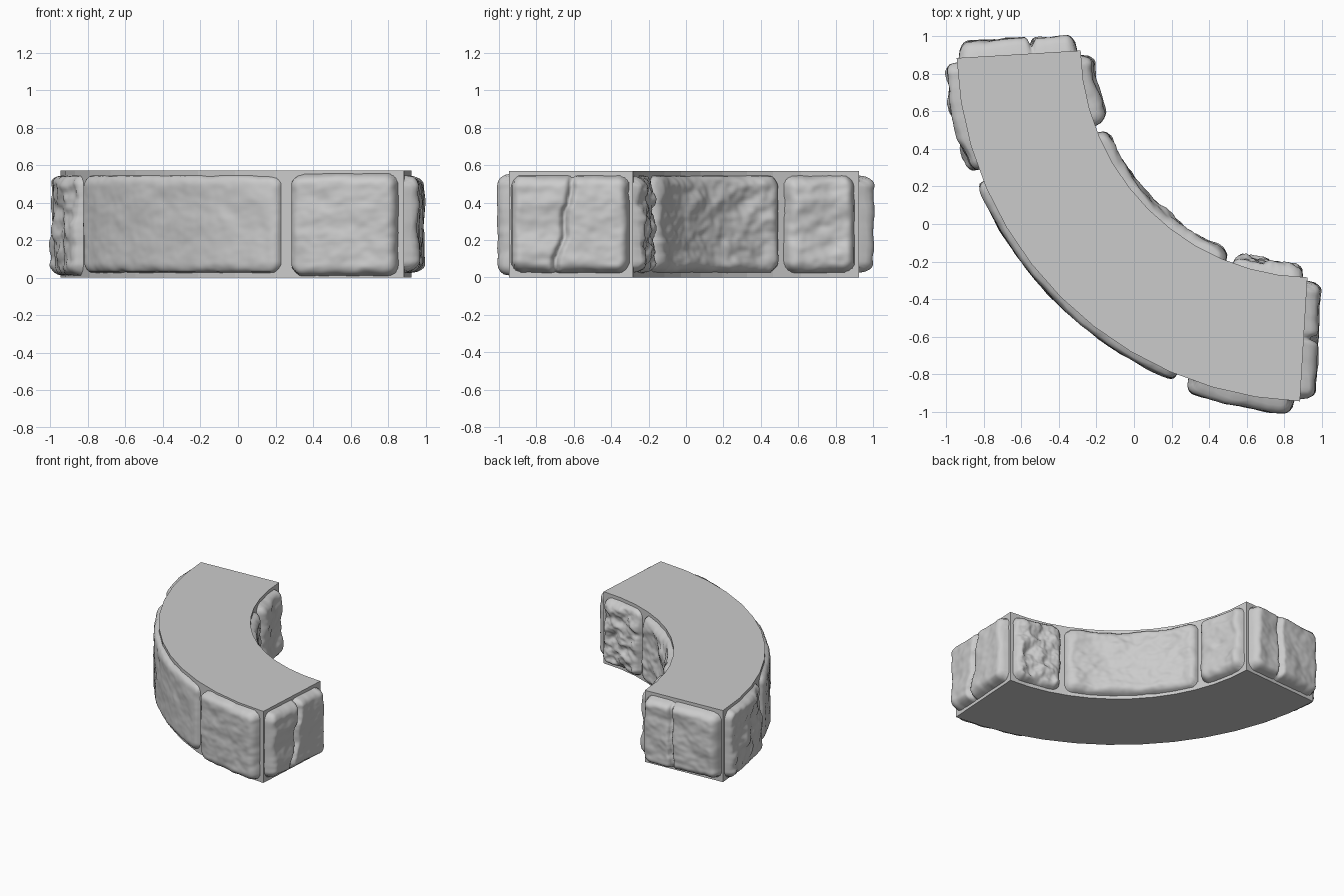
import bpy, bmesh, math
from mathutils import Vector, noise

cube = bpy.data.objects.get("Cube")
if cube:
    bpy.data.objects.remove(cube)

stone_mat = bpy.data.materials.new("grey_stone")
stone_mat.use_nodes = True
GREY = (0.6, 0.6, 0.6, 1)
stone_mat.diffuse_color = GREY
stone_mat.node_tree.nodes["Principled BSDF"].inputs["Base Color"].default_value = GREY

CENTRE = 0.953          # arc centre lies on x = y
R_OUT, R_IN = 1.9, 1.238
HEIGHT = 0.57
SKIRT = -0.025          # stone borders are buried inside the wall


def arc(r, deg):
    t = math.radians(deg)
    return Vector((CENTRE + r * math.cos(t), CENTRE + r * math.sin(t), 0))


def finish(bm, name, smooth):
    bmesh.ops.recalc_face_normals(bm, faces=bm.faces)
    mesh = bpy.data.meshes.new(name)
    bm.to_mesh(mesh)
    bm.free()
    mesh.materials.append(stone_mat)
    for p in mesh.polygons:
        p.use_smooth = smooth
    obj = bpy.data.objects.new(name, mesh)
    bpy.context.collection.objects.link(obj)
    return obj


# Curved wall core
OUT_ENDS, IN_ENDS = (182.05, 267.95), (181.3, 268.7)


def sweep(r, ends, n=12):
    return [arc(r, ends[0] + (ends[1] - ends[0]) * i / n) for i in range(n + 1)]


bm = bmesh.new()
outline = sweep(R_OUT, OUT_ENDS) + sweep(R_IN, IN_ENDS)[::-1]
base = bm.faces.new([bm.verts.new(p) for p in outline])
top = bmesh.ops.extrude_face_region(bm, geom=[base], use_keep_orig=True)
bmesh.ops.translate(bm, vec=(0, 0, HEIGHT),
                    verts=[v for v in top["geom"] if isinstance(v, bmesh.types.BMVert)])
finish(bm, "wall_core", False)


def fbm(p, seed):
    return noise.fractal(Vector((p[0], p[1], seed)), 0.9, 2.1, 3)


def stone(name, place, length, bulge, seed, rough=0.01, freq=5, crack=None, z0=0.02, z1=0.55, taper=0.0):
    """Rounded pillow of rock; place(u, depth) maps onto the wall, u from 0 to 1."""
    bm = bmesh.new()
    nu, nv = max(40, int(length / 0.012)), 48
    height, corner, lip = z1 - z0, 0.07, 0.055
    rows = []
    for i in range(nu + 1):
        row = []
        for j in range(nv + 1):
            u, v = i / nu, j / nv
            s, z = u * length, v * height
            # distance inwards from a wobbly rounded rectangle
            qx = abs(s - length / 2) - length / 2 + corner
            qz = abs(z - height / 2) - height / 2 + corner
            outside = math.hypot(max(qx, 0), max(qz, 0)) + min(max(qx, qz), 0)
            inset = corner - outside - 0.006 + 0.008 * fbm((s * 6, z * 6), seed)
            if inset <= 0:
                depth = max(SKIRT, inset * 4)
            else:
                k = 1 - min(inset / lip, 1)
                swell = math.sqrt(1 - k * k)
                relief = rough * fbm((s * freq, z * freq * 1.3), seed + 7)
                depth = swell * (bulge * (1 - taper * u) + relief)
                if crack:
                    line = length * (crack[0] + (crack[1] - crack[0]) * v)
                    line += 0.02 * fbm((z * 8, 0), seed)
                    depth -= 0.045 * math.exp(-((s - line) / 0.016) ** 2)
            if i in (0, nu) or j in (0, nv):
                depth = SKIRT
            p = place(u, depth)
            row.append(bm.verts.new((p.x, p.y, z0 + z)))
        rows.append(row)
    for a, b in zip(rows, rows[1:]):
        for j in range(nv):
            bm.faces.new((a[j], b[j], b[j + 1], a[j + 1]))
    # keep every patch facing away from the wall
    obj = finish(bm, name, True)
    mid = obj.data.polygons[len(obj.data.polygons) // 2]
    if mid.normal.dot(place(0.5, 1) - place(0.5, 0)) < 0:
        obj.data.flip_normals()


def arc_stone(name, r, side, a, b, bulge, seed, **kw):
    stone(name, lambda u, d: arc(r + side * d, a + (b - a) * u),
          r * math.radians(b - a), bulge, seed, **kw)


# Stones on the outer curve
arc_stone("outer_back_stone", R_OUT, 1, 182.6, 200.6, 0.068, 1, rough=0.028, taper=0.45, z0=0.005)
arc_stone("outer_middle_stone", R_OUT, 1, 202.2, 247.8, 0.036, 2, rough=0.007)
arc_stone("outer_front_stone", R_OUT, 1, 249.4, 267.2, 0.064, 3, rough=0.012, z0=0.005, z1=0.56)

# Stones on the inner curve
arc_stone("inner_back_stone", R_IN, -1, 182.2, 200.6, 0.066, 4, rough=0.018)
arc_stone("inner_middle_stone", R_IN, -1, 201.8, 248.4, 0.05, 5, rough=0.022)
arc_stone("inner_front_stone", R_IN, -1, 249.6, 267.8, 0.056, 6, rough=0.03, freq=9)


# Cracked stones on the two ends
def end_stone(name, k, out, bulge, seed, crack):
    a, b = arc(R_OUT, OUT_ENDS[k]), arc(R_IN, IN_ENDS[k])
    span = b - a
    normal = Vector((-span.y, span.x, 0)).normalized()
    if normal.dot(out) < 0:
        normal.negate()
    stone(name, lambda u, d: a + span * (0.01 + 0.97 * u) + normal * d,
          span.length, bulge, seed, rough=0.014, crack=crack)


end_stone("back_end_stone", 0, Vector((0, 1, 0)), 0.083, 8, (0.6, 0.62))
end_stone("left_end_stone", 1, Vector((1, 0, 0)), 0.075, 9, (0.38, 0.53))
